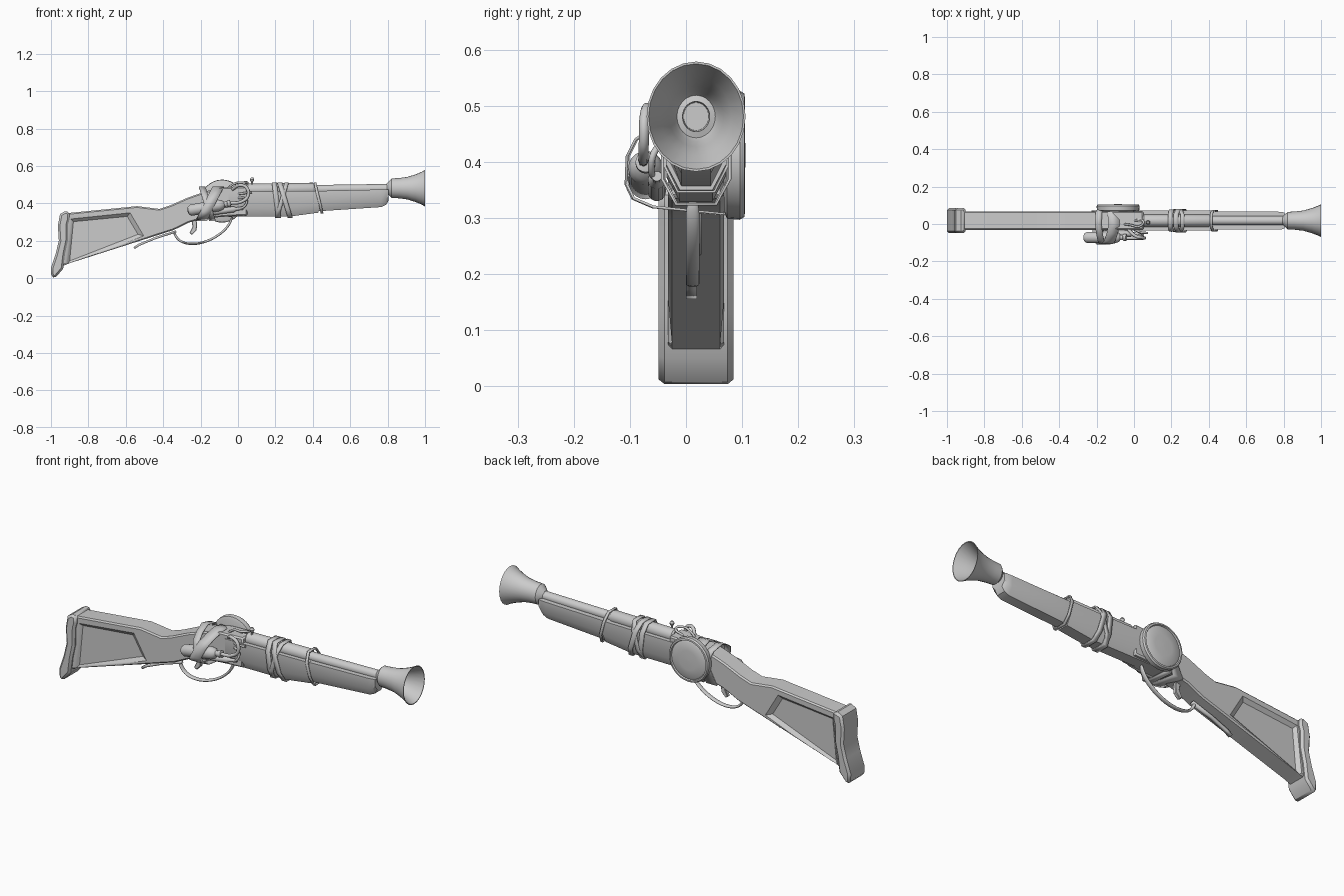
import bpy, bmesh, math
from mathutils import Vector, Matrix

if "Cube" in bpy.data.objects:
    bpy.data.objects.remove(bpy.data.objects["Cube"])

C = 0.018  # y of the gun's centre plane


def finish(name, bm, angle=35):
    bmesh.ops.recalc_face_normals(bm, faces=bm.faces)
    me = bpy.data.meshes.new(name)
    bm.to_mesh(me)
    bm.free()
    ob = bpy.data.objects.new(name, me)
    bpy.context.collection.objects.link(ob)
    bpy.ops.object.select_all(action='DESELECT')
    ob.select_set(True)
    bpy.context.view_layer.objects.active = ob
    bpy.ops.object.shade_smooth_by_angle(angle=math.radians(angle))
    return ob


def loft(name, rings, closed=False):
    """Skin equal-length vertex rings; cap the ends unless closed."""
    bm = bmesh.new()
    vs = [[bm.verts.new(p) for p in r] for r in rings]
    n, m = len(vs), len(vs[0])
    for i in range(n if closed else n - 1):
        a, b = vs[i], vs[(i + 1) % n]
        for j in range(m):
            k = (j + 1) % m
            bm.faces.new((a[j], a[k], b[k], b[j]))
    if not closed:
        bm.faces.new(vs[0])
        bm.faces.new(vs[-1])
    return finish(name, bm)


def prism(name, pts, half, bevel=0.0, y=C):
    """Side profile (x, z) extruded across y."""
    ob = loft(name, [[(x, y + s * half, z) for x, z in pts] for s in (-1, 1)])
    if bevel:
        mod = ob.modifiers.new("edges", 'BEVEL')
        mod.width, mod.segments, mod.limit_method = bevel, 1, 'ANGLE'
        mod.angle_limit = math.radians(60)
    return ob


def lathe(name, prof, origin, axis, seg=24, squash=1.0):
    """Turned part: (radius, distance along axis) profile."""
    rot = Matrix.Translation(origin) @ Vector(axis).to_track_quat('Z', 'Y').to_matrix().to_4x4()
    rings = []
    for r, t in prof:
        rings.append([rot @ Vector((r * squash * math.cos(a), r * math.sin(a), t))
                      for a in (2 * math.pi * i / seg for i in range(seg))])
    return loft(name, rings)


def ribbon(name, pts, side, thick, closed=True, subsurf=0):
    """Flat band following pts, widened along the side vector."""
    bm = bmesh.new()
    side = Vector(side) / 2
    rows = [(bm.verts.new(Vector(p) - side), bm.verts.new(Vector(p) + side)) for p in pts]
    for i in range(len(rows) if closed else len(rows) - 1):
        a, b = rows[i], rows[(i + 1) % len(rows)]
        bm.faces.new((a[0], a[1], b[1], b[0]))
    ob = finish(name, bm, 50)
    mod = ob.modifiers.new("thickness", 'SOLIDIFY')
    mod.thickness, mod.offset = thick, 0
    if subsurf:
        ob.modifiers.new("smooth", 'SUBSURF').levels = subsurf
        ob.modifiers["smooth"].render_levels = subsurf
    return ob


def tube(name, pts, r):
    cu = bpy.data.curves.new(name, 'CURVE')
    cu.dimensions, cu.bevel_depth, cu.bevel_resolution = '3D', r, 2
    cu.resolution_u, cu.use_fill_caps = 6, True
    sp = cu.splines.new('BEZIER')
    sp.bezier_points.add(len(pts) - 1)
    for b, p in zip(sp.bezier_points, pts):
        b.co = p
        b.handle_left_type = b.handle_right_type = 'AUTO'
    ob = bpy.data.objects.new(name, cu)
    bpy.context.collection.objects.link(ob)
    bpy.ops.object.select_all(action='DESELECT')
    ob.select_set(True)
    bpy.context.view_layer.objects.active = ob
    bpy.ops.object.convert(target='MESH')


# Shoulder stock, grip and receiver in one side profile
stock = prism("stock", [
    (-0.94, 0.345), (-0.54, 0.385), (-0.42, 0.37), (-0.36, 0.39), (-0.27, 0.43), (-0.17, 0.465),
    (-0.08, 0.485), (0.05, 0.49), (0.05, 0.335), (-0.05, 0.33), (-0.18, 0.32), (-0.26, 0.298),
    (-0.345, 0.257), (-0.90, 0.08), (-0.95, 0.06)], 0.05, 0.007)

# Recessed panels on both faces of the stock
outer = [(-0.895, 0.318), (-0.575, 0.352), (-0.50, 0.225), (-0.925, 0.06)]
inner = [(-0.88, 0.302), (-0.592, 0.33), (-0.535, 0.234), (-0.90, 0.092)]
for s, label in ((-1, "front"), (1, "back")):
    cut = loft("panel_cutter_" + label, [[(x, C + s * 0.052, z) for x, z in outer],
                                         [(x, C + s * 0.034, z) for x, z in inner]])
    cut.hide_render = True
    cut.hide_set(True)
    mod = stock.modifiers.new("panel_" + label, 'BOOLEAN')
    mod.operation, mod.object, mod.solver = 'DIFFERENCE', cut, 'EXACT'

# Butt plate
prism("butt_plate", [
    (-0.925, 0.358), (-0.952, 0.342), (-0.963, 0.28), (-0.958, 0.20), (-0.975, 0.13), (-1.0, 0.055),
    (-0.998, 0.008), (-0.978, 0.0), (-0.935, 0.05), (-0.925, 0.13), (-0.91, 0.20), (-0.908, 0.29),
    (-0.90, 0.318), (-0.90, 0.352)], 0.067, 0.012)


# Fore-end in two chamfered lengths
def fore_ring(x, bot, top, w):
    ch = min(0.045, (top - bot) * 0.4)
    return [(x, C + y, z) for y, z in ((-w, top), (w, top), (w, bot + ch), (w * 0.55, bot),
                                       (-w * 0.55, bot), (-w, bot + ch))]


loft("fore_end_rear", [fore_ring(-0.05, 0.328, 0.462, 0.053), fore_ring(0.28, 0.33, 0.465, 0.053),
                       fore_ring(0.43, 0.35, 0.467, 0.053)])
loft("fore_end_front", [fore_ring(0.42, 0.357, 0.466, 0.048), fore_ring(0.765, 0.38, 0.474, 0.048),
                        fore_ring(0.792, 0.392, 0.475, 0.046), fore_ring(0.805, 0.415, 0.475, 0.042)])

# Barrel, breech sleeve and flared muzzle
barrel_dir = Vector((0.80, 0, 0.012))
lathe("barrel", [(0.024, 0), (0.024, 0.8)], (0.02, C, 0.468), barrel_dir, 16)
lathe("breech_sleeve", [(0.026, 0), (0.033, 0.008), (0.033, 0.355), (0.027, 0.365)],
      (0.045, C, 0.472), barrel_dir, 16)
lathe("bell_muzzle", [
    (0.024, 0.795), (0.04, 0.81), (0.052, 0.822), (0.054, 0.86), (0.06, 0.905), (0.074, 0.95),
    (0.088, 0.983), (0.098, 1.0), (0.094, 1.0), (0.07, 0.95), (0.054, 0.91), (0.045, 0.875),
    (0.038, 0.862), (0.027, 0.865), (0.025, 0.82), (0.002, 0.82)], (0, C, 0.481), (1, 0, 0), 24, 0.9)

# Round cover on the back side
lathe("side_disc", [(0.10, 0.05), (0.113, 0.055), (0.115, 0.078), (0.110, 0.086), (0.102, 0.087),
                    (0.099, 0.080), (0.092, 0.084), (0.05, 0.087), (0.003, 0.088)],
      (-0.085, C, 0.412), (0, 1, 0), 32)

# Canisters and pipe on the front side
can_dir = Vector((0.23, 0, 0.04))
lathe("canister", [(0.004, 0), (0.02, 0.004), (0.03, 0.018), (0.031, 0.17), (0.025, 0.19),
                   (0.014, 0.2), (0.014, 0.215), (0.018, 0.217), (0.018, 0.232), (0.004, 0.236)],
      (-0.27, -0.072, 0.36), can_dir, 20)
lathe("small_canister", [(0.004, 0), (0.016, 0.008), (0.016, 0.17), (0.009, 0.182), (0.009, 0.22)],
      (-0.19, -0.052, 0.345), (0.22, 0, 0.03), 14)
tube("feed_pipe", [(-0.05, -0.076, 0.40), (0.02, -0.076, 0.41), (0.053, -0.075, 0.44),
                   (0.045, -0.073, 0.485), (0.01, -0.065, 0.497), (-0.03, -0.03, 0.475)], 0.009)
tube("thin_pipe", [(0.0, -0.053, 0.37), (0.035, -0.062, 0.385), (0.045, -0.055, 0.42),
                   (0.0, -0.03, 0.43)], 0.006)

# Crossed straps holding the canister
can_loop = [(0.074, 0.45), (0.06, 0.475), (0.0, 0.488), (-0.05, 0.468), (-0.09, 0.44), (-0.105, 0.41),
            (-0.107, 0.36), (-0.095, 0.335), (-0.06, 0.32), (0.07, 0.307)]
for i, (x0, k, w) in enumerate(((-0.15, 0.5, 0.06), (-0.165, -0.3, 0.035))):
    ribbon(f"canister_strap_{i}", [(x0 + k * (z - 0.4), y + 0.002 * i, z) for y, z in can_loop],
           (w, 0, 0), 0.005)

# Straps binding barrel to fore-end
bind_loop = [(-0.03, 0.508), (0.03, 0.508), (0.057, 0.465), (0.057, 0.37), (0.034, 0.325),
             (-0.034, 0.325), (-0.057, 0.37), (-0.057, 0.465)]
for i, (x0, k, w) in enumerate(((0.205, -0.12, 0.026), (0.235, 0.28, 0.022), (0.25, -0.3, 0.026))):
    ribbon(f"binding_strap_{i}", [(x0 + k * (z - 0.42), C + y * (1 + 0.03 * i), z) for y, z in bind_loop],
           (w, 0, 0), 0.005)
ribbon("fore_end_band", [(0.43 - 0.2 * (z - 0.42), C + y * 0.97, z if z > 0.4 else z + 0.022)
                         for y, z in bind_loop], (0.014, 0, 0), 0.005)

# Trigger guard with tail, and trigger
guard = [(-0.03, 0.335), (-0.04, 0.295), (-0.075, 0.25), (-0.14, 0.205), (-0.22, 0.18), (-0.29, 0.185),
         (-0.33, 0.212), (-0.345, 0.255)]
ribbon("trigger_guard", [(x, C - 0.006, z) for x, z in guard], (0, 0.026, 0), 0.014, False, 2)
ribbon("guard_tail", [(-0.33, C - 0.008, 0.25), (-0.44, C - 0.008, 0.215), (-0.53, C - 0.008, 0.178),
                      (-0.555, C - 0.008, 0.161)], (0, 0.02, 0), 0.012, False)
prism("trigger", [(-0.225, 0.32), (-0.25, 0.32), (-0.243, 0.275), (-0.26, 0.24), (-0.245, 0.232),
                  (-0.222, 0.255), (-0.218, 0.29)], 0.01, 0.003)

# Rear sight bead and cocking lever on top
lathe("sight_post", [(0.005, 0), (0.005, 0.025), (0.010, 0.03), (0.012, 0.038), (0.006, 0.048)],
      (0.075, C - 0.01, 0.49), (0, 0, 1), 10)
tube("cocking_lever", [(-0.06, 0.0, 0.475), (-0.02, -0.005, 0.505), (0.03, -0.012, 0.512),
                       (0.05, 0.012, 0.508), (0.0, 0.02, 0.485)], 0.006)
tube("side_spur", [(0.0, -0.03, 0.45), (0.04, -0.045, 0.455), (0.075, -0.048, 0.46)], 0.006)
